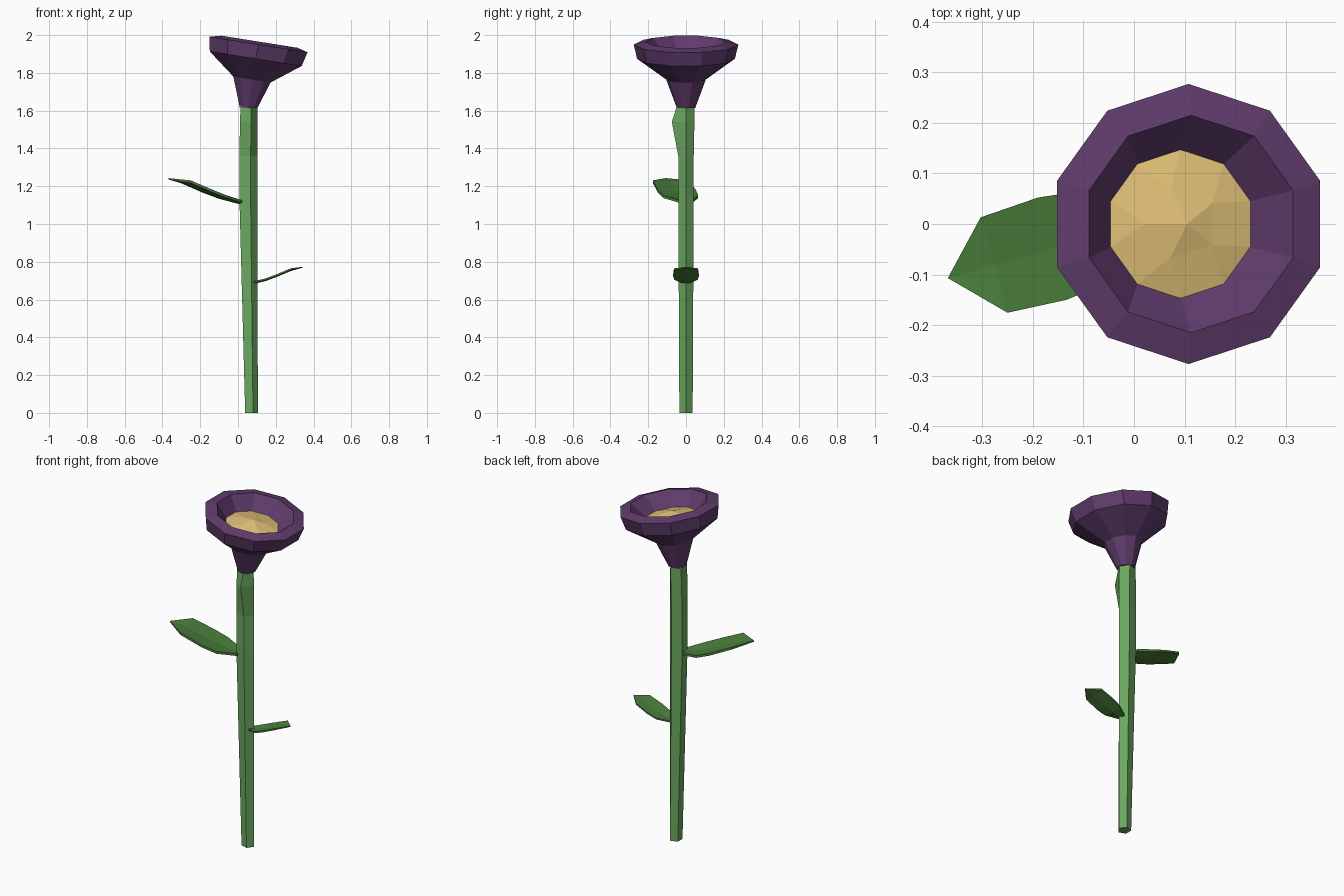
import bpy, bmesh, math
from mathutils import Vector, Matrix

if "Cube" in bpy.data.objects:
    bpy.data.objects.remove(bpy.data.objects["Cube"])


def material(name, rgb):
    m = bpy.data.materials.new(name)
    lin = [((c / 255 + 0.055) / 1.055) ** 2.4 for c in rgb]
    m.diffuse_color = (*lin, 1)
    m.use_nodes = True
    m.node_tree.nodes["Principled BSDF"].inputs["Base Color"].default_value = m.diffuse_color
    return m


STEM = material("stem green", (106, 168, 95))
LEAF = material("leaf green", (76, 128, 60))
PETAL = material("petal purple", (96, 60, 108))
CENTRE = material("centre yellow", (224, 192, 118))


def finish(name, bm, mat):
    bmesh.ops.recalc_face_normals(bm, faces=bm.faces)
    me = bpy.data.meshes.new(name)
    bm.to_mesh(me)
    bm.free()
    me.materials.append(mat)
    ob = bpy.data.objects.new(name, me)
    bpy.context.collection.objects.link(ob)
    return ob


def ring(bm, n, centre, rx, ry, start=0.0, tilt=0.0):
    rot = Matrix.Rotation(math.radians(tilt), 3, 'Y')
    out = []
    for i in range(n):
        a = math.radians(start) + math.tau * i / n
        p = rot @ Vector((rx * math.cos(a), ry * math.sin(a), 0))
        out.append(bm.verts.new(Vector(centre) + p))
    return out


def bridge(bm, rings):
    for r0, r1 in zip(rings, rings[1:]):
        for i in range(len(r0)):
            j = (i + 1) % len(r0)
            bm.faces.new((r0[i], r0[j], r1[j], r1[i]))


# Stem: five-sided, widening upward, with a small bulge near the top
bm = bmesh.new()
rings = [ring(bm, 5, (cx, 0, z), rx, ry) for z, cx, rx, ry in (
    (0, .068, .037, .037), (1.15, .050, .053, .043),
    (1.36, .050, .053, .043), (1.54, .052, .051, .047), (1.63, .053, .049, .049))]
bridge(bm, rings)
rings[3][4].co = (.07, -.075, 1.54)
bm.faces.new(rings[0])
bm.faces.new(rings[-1])
finish("stem", bm, STEM)

# Flower cup: ten-sided rings on a tilted axis, outside then over the rim
TILT = 9
bm = bmesh.new()
cup = [ring(bm, 10, (cx, 0, z), r, r, 18, t) for cx, z, r, t in (
    (.056, 1.615, .049, 2), (.074, 1.765, .105, TILT), (.094, 1.875, .259, TILT),
    (.108, 1.950, .277, TILT), (.113, 1.965, .215, TILT), (.092, 1.890, .147, TILT))]
bridge(bm, cup)
bm.faces.new(cup[0])
rim_inside = [v.co.copy() for v in cup[-1]]
finish("flower_cup", bm, PETAL)

# Flower centre: shallow faceted dome filling the cup
bm = bmesh.new()
edge = [bm.verts.new(p) for p in rim_inside]
mid = ring(bm, 5, (.095, 0, 1.908), .075, .07, 36, TILT)
peak = bm.verts.new((.105, 0, 1.922))
for i in range(5):
    a, b = mid[i], mid[(i + 1) % 5]
    e0, e1, e2 = (edge[(2 * i + k) % 10] for k in (0, 1, 2))
    bm.faces.new((e0, e1, a))
    bm.faces.new((e1, e2, a))
    bm.faces.new((e2, b, a))
    bm.faces.new((a, b, peak))
finish("flower_centre", bm, CENTRE)


# Leaves: folded pointed blade with a thin body, same shape at two scales
def leaf(name, base, angle, scale):
    bm = bmesh.new()
    rows = []
    for s, w, z in ((0, .035, 0), (.10, .095, .025), (.18, .105, .055), (.30, .098, .105)):
        rows.append([(s, -w, z + .008), (s, 0, z), (s, w, z + .008)])
    tip = (.395, 0, .125)
    layers = []
    for drop in (0, -.014):
        vs = [[bm.verts.new((x, y, z + drop)) for x, y, z in r] for r in rows]
        t = bm.verts.new((tip[0], tip[1], tip[2] + drop * .5))
        for r0, r1 in zip(vs, vs[1:]):
            for k in (0, 1):
                bm.faces.new((r0[k], r0[k + 1], r1[k + 1], r1[k]))
        for k in (0, 1):
            bm.faces.new((vs[-1][k], vs[-1][k + 1], t))
        layers.append([r[0] for r in vs] + [t] + [r[2] for r in reversed(vs)] + [vs[0][1]])
    top, low = layers
    for i in range(len(top)):
        j = (i + 1) % len(top)
        bm.faces.new((top[i], top[j], low[j], low[i]))
    bm.transform(Matrix.Translation(base) @ Matrix.Rotation(math.radians(angle), 4, 'Z')
                 @ Matrix.Scale(scale, 4))
    finish(name, bm, LEAF)


leaf("upper_leaf", (.012, 0, 1.118), 180 + 15.7, 1.0)
leaf("lower_leaf", (.085, 0, .692), 0, .65)
